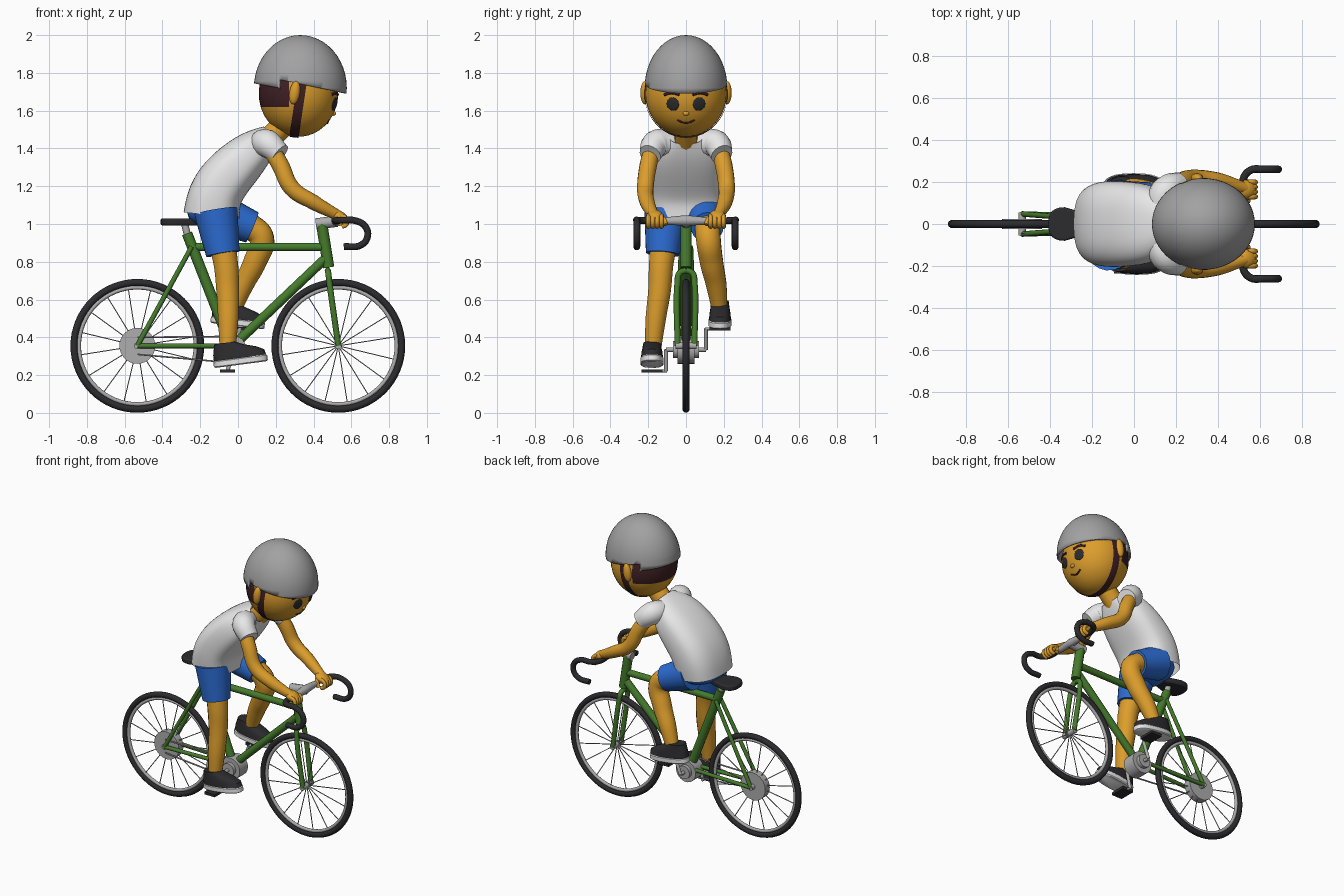
import bpy, bmesh, math
from mathutils import Vector, Matrix

if "Cube" in bpy.data.objects:
    bpy.data.objects.remove(bpy.data.objects["Cube"])


def material(name, *rgb):
    m = bpy.data.materials.new(name)
    m.use_nodes = True
    m.diffuse_color = (*rgb, 1)
    m.node_tree.nodes["Principled BSDF"].inputs["Base Color"].default_value = (*rgb, 1)
    return m


SKIN = material("skin", .72, .34, .025)
HAIR = material("dark_brown", .05, .014, .017)
WHITE = material("white", .85, .85, .85)
BLUE = material("blue", .025, .15, .65)
GREEN = material("green", .06, .2, .025)
GREY = material("helmet_grey", .36, .36, .36)
METAL = material("metal", .42, .42, .42)
BLACK = material("black", .025, .025, .028)


def finish(name, bm, *mats):
    bmesh.ops.recalc_face_normals(bm, faces=bm.faces)
    mesh = bpy.data.meshes.new(name)
    bm.to_mesh(mesh)
    bm.free()
    ob = bpy.data.objects.new(name, mesh)
    bpy.context.collection.objects.link(ob)
    for m in mats:
        mesh.materials.append(m)
    select(ob)
    bpy.ops.object.shade_smooth_by_angle(angle=math.radians(40))
    return ob


def select(ob):
    bpy.ops.object.select_all(action='DESELECT')
    ob.select_set(True)
    bpy.context.view_layer.objects.active = ob


def tube(name, pts, radii, mat, sides=4):
    """Round tube through points, with one radius or one per point."""
    if not isinstance(radii, (list, tuple)):
        radii = [radii] * len(pts)
    cu = bpy.data.curves.new(name, 'CURVE')
    cu.dimensions = '3D'
    cu.bevel_depth, cu.bevel_resolution = 1, sides
    cu.use_fill_caps = True
    cu.resolution_u = 8 if len(pts) > 2 else 1
    sp = cu.splines.new('BEZIER')
    sp.bezier_points.add(len(pts) - 1)
    for bp, p, r in zip(sp.bezier_points, pts, radii):
        bp.co, bp.radius = p, r
        bp.handle_left_type = bp.handle_right_type = 'AUTO'
    ob = bpy.data.objects.new(name, cu)
    bpy.context.collection.objects.link(ob)
    cu.materials.append(mat)
    select(ob)
    bpy.ops.object.convert(target='MESH')
    bpy.ops.object.shade_smooth_by_angle(angle=math.radians(50))
    return bpy.context.object


def ball_mesh(centre, size, turn=None, seg=32):
    bm = bmesh.new()
    place = Matrix.Translation(centre) @ (turn or Matrix()) @ Matrix.Diagonal((*size, 1))
    bmesh.ops.create_uvsphere(bm, u_segments=seg, v_segments=seg // 2, radius=1, matrix=place)
    return bm


def ball(name, centre, size, mat, turn=None, seg=24):
    return finish(name, ball_mesh(centre, size, turn, seg), mat)


def disc(name, centre, radius, depth, mat):
    bm = bmesh.new()
    place = Matrix.Translation(centre) @ Matrix.Rotation(math.pi / 2, 4, 'X')
    bmesh.ops.create_cone(bm, cap_ends=True, segments=32, radius1=radius, radius2=radius,
                          depth=depth, matrix=place)
    return finish(name, bm, mat)


def cut(bm, co, no, **kw):
    bmesh.ops.bisect_plane(bm, geom=bm.verts[:] + bm.edges[:] + bm.faces[:],
                           plane_co=co, plane_no=no, **kw)


def ring(centre, a, b, n=24, power=.8):
    """Rounded-box loop spanned by the half-axes a and b."""
    out = []
    for i in range(n):
        t = math.tau * i / n
        c, s = math.cos(t), math.sin(t)
        out.append(Vector(centre) + a * math.copysign(abs(c) ** power, c)
                   + b * math.copysign(abs(s) ** power, s))
    return out


def loft(rings, caps):
    bm = bmesh.new()
    loops = [[bm.verts.new(p) for p in r] for r in rings]
    n = len(loops[0])
    for a, b in zip(loops, loops[1:]):
        for i in range(n):
            j = (i + 1) % n
            bm.faces.new((a[i], a[j], b[j], b[i]))
    if caps:
        bm.faces.new(loops[0])
        bm.faces.new(loops[-1])
    return bm


# Wheels
REAR, FRONT, HUB = -.533, .531, .355
for side, wx in (("rear", REAR), ("front", FRONT)):
    for part, major, minor, mat in (("tyre", .335, .019, BLACK), ("rim", .309, .011, METAL)):
        bpy.ops.mesh.primitive_torus_add(location=(wx, 0, HUB), rotation=(math.pi / 2, 0, 0),
                                         major_radius=major, minor_radius=minor,
                                         major_segments=64, minor_segments=10)
        ob = bpy.context.object
        ob.name = f"{side}_{part}"
        ob.data.materials.append(mat)
        bpy.ops.object.shade_smooth()
    for i in range(16):
        t = math.tau * (i + .4) / 16
        tube(f"{side}_spoke", [(wx, 0, HUB), (wx + .305 * math.cos(t), 0, HUB + .305 * math.sin(t))],
             .003, METAL, 1)
    disc(f"{side}_hub", (wx, 0, HUB), .018, .11, METAL)

# Drivetrain
CRANK = Vector((-.03, 0, .335))
disc("rear_sprocket", (REAR, 0, HUB), .095, .05, METAL)
disc("chainring", CRANK, .075, .09, METAL)
disc("crank_boss", CRANK, .045, .14, METAL)
for z0, z1 in ((.4, .405), (.31, .265)):
    tube("chain", [(REAR, -.04, z0), (CRANK.x, -.04, z1)], .005, METAL, 1)
PEDALS = {"low": Vector((-.055, -.18, .222)), "raised": Vector((.01, .18, .445))}
for key, p in PEDALS.items():
    s = math.copysign(1, p.y)
    tube(f"{key}_crank", [(CRANK.x, s * .06, CRANK.z), (CRANK.x, s * .105, CRANK.z)], .012, METAL)
    tube(f"{key}_crank_arm", [(CRANK.x, s * .105, CRANK.z), (p.x, s * .105, p.z)], .011, METAL)
    tube(f"{key}_axle", [(p.x, s * .1, p.z), (p.x, s * .2, p.z)], .008, METAL)
    bm = bmesh.new()
    bmesh.ops.create_cube(bm, size=1, matrix=Matrix.Translation(p) @ Matrix.Diagonal((.08, .11, .018, 1)))
    finish(f"{key}_pedal", bm, BLACK)

# Frame
tube("seat_tube", [(-.27, 0, .95), (-.035, 0, .35)], .028, GREEN)
tube("top_tube", [(-.24, 0, .878), (.46, 0, .878)], .022, GREEN)
tube("down_tube", [(.465, 0, .82), (-.02, 0, .36)], .025, GREEN)
tube("head_tube", [(.443, 0, 1), (.48, 0, .77)], .03, GREEN)
for s in (-1, 1):
    tube("seat_stay", [(REAR, s * .048, HUB), (-.245, s * .025, .88)], .013, GREEN)
    tube("chain_stay", [(REAR, s * .048, HUB), (-.03, s * .03, .355)], .013, GREEN)
    tube("fork_leg", [(FRONT, s * .045, HUB), (.484, s * .045, .69), (.478, s * .034, .74),
                      (.475, 0, .755)], .016, GREEN)

# Saddle and handlebar
tube("seat_post", [(-.265, 0, .93), (-.285, 0, 1.01)], .019, METAL)
saddle = ring((-.33, 0, 0), Vector((.08, 0, 0)), Vector((0, .08, 0)))
for p in saddle:
    if p.x > -.33:
        p.x = -.33 + (p.x + .33) * 2.6
        p.y *= 1 - .7 * (p.x + .33) / .21
ob = finish("saddle", loft([[p + Vector((0, 0, z)) for p in saddle] for z in (.993, 1.03)], True), BLACK)
bev = ob.modifiers.new("soft_edge", 'BEVEL')
bev.width, bev.segments = .01, 3
tube("stem", [(.412, 0, 1), (.525, 0, 1.015)], .03, METAL)
tube("handlebar", [(.52, -.13, 1.015), (.52, 0, 1.018), (.52, .13, 1.015)], [.018, .028, .018], METAL)
for s in (-1, 1):
    tube("drop_bar", [(.52, s * .1, 1.015), (.525, s * .225, 1.018), (.56, s * .258, 1.02),
                      (.62, s * .26, 1.018), (.675, s * .26, .985), (.685, s * .26, .93),
                      (.65, s * .26, .888), (.56, s * .26, .88)], .018, BLACK)

# Shirt: rounded sections along the curved back (x, z, half thickness, half width)
spine = [(-.14, 1.045, .15, .195), (-.13, 1.13, .147, .205), (-.09, 1.22, .143, .207),
         (.02, 1.335, .13, .2), (.115, 1.42, .1, .17), (.175, 1.47, .06, .09)]
rings = []
for i, (x, z, thick, wide) in enumerate(spine):
    a, b = spine[max(i - 1, 0)], spine[min(i + 1, len(spine) - 1)]
    along = Vector((b[0] - a[0], 0, b[1] - a[1])).normalized()
    rings.append(ring((x, 0, z), Vector((along.z, 0, -along.x)) * thick, Vector((0, wide, 0)), 24, .75))
ob = finish("shirt", loft(rings, False), WHITE)
ob.modifiers.new("smooth", 'SUBSURF').levels = 2
ob.modifiers["smooth"].render_levels = 2
select(ob)
bpy.ops.object.shade_smooth()
ball("shorts_seat", (-.13, 0, 1.06), (.138, .18, .085), BLUE)
tube("neck", [(.15, 0, 1.43), (.27, 0, 1.56)], .062, SKIN, 6)

# Arms
for s in (-1, 1):
    tube("sleeve", [(.12, s * .08, 1.425), (.155, s * .155, 1.425), (.222, s * .19, 1.368)],
         [.07, .075, .06], WHITE, 6)
    tube("arm", [(.16, s * .17, 1.42), (.225, s * .2, 1.31), (.285, s * .215, 1.19),
                 (.4, s * .205, 1.115), (.53, s * .17, 1.045)], [.045, .046, .044, .04, .028], SKIN, 6)
    ball("hand", (.535, s * .165, 1.04), (.05, .045, .03), SKIN, Matrix.Rotation(.45, 4, 'Y'))
    for k in range(4):
        y = s * (.13 + .023 * k)
        tube("finger", [(.54, y, 1.045), (.572, y, 1.03), (.575, y, 1), (.55, y, .985)], .0125, SKIN, 3)
    tube("thumb", [(.51, s * .14, 1.04), (.53, s * .115, 1.02), (.545, s * .11, .995)], .013, SKIN, 3)

# Legs: skin, then shorts around the thigh
tube("low_leg", [(-.11, -.1, 1), (-.066, -.13, .8), (-.055, -.14, .65), (-.052, -.16, .5),
                 (-.055, -.175, .33)], [.08, .066, .061, .055, .043], SKIN, 6)
tube("low_shorts_leg", [(-.118, -.105, 1.07), (-.08, -.123, .842)], [.117, .09], BLUE, 8)
tube("raised_leg", [(-.08, .1, 1.04), (.075, .115, .98), (.125, .118, .925), (.09, .135, .8),
                    (.03, .16, .68), (-.03, .18, .53)], [.08, .068, .066, .062, .055, .04], SKIN, 6)
tube("raised_shorts_leg", [(-.11, .1, 1.06), (.075, .113, .982)], [.11, .086], BLUE, 8)

# Shoes: stacked outlines (height, heel x, toe x, half width), sole below and upper above
layers = [(0, -.13, .14, .056), (.006, -.138, .15, .062), (.032, -.138, .15, .062),
          (.036, -.134, .145, .058), (.065, -.134, .138, .056), (.085, -.13, .1, .052),
          (.105, -.125, .035, .049), (.125, -.12, -.01, .046)]
for key, tilt, x, z in (("low", -.13, .01, .255), ("raised", .12, -.01, .46)):
    bm = loft([ring(((h + t) / 2, 0, up), Vector(((t - h) / 2, 0, 0)), Vector((0, w, 0)))
               for up, h, t, w in layers], True)
    for f in bm.faces:
        f.material_index = int(f.calc_center_median().z < .035)
    bm.transform(Matrix.Translation((x, PEDALS[key].y, z)) @ Matrix.Rotation(tilt, 4, 'Y'))
    finish(f"{key}_shoe", bm, BLACK, WHITE)

# Head, with hair on the upper back
HEAD, SIZE = Vector((.32, 0, 1.69)), Vector((.21, .215, .228))
bm = ball_mesh(HEAD, SIZE, seg=48)
cut(bm, (.27, 0, 0), (1, 0, 0))
cut(bm, (0, 0, 1.62), (0, 0, 1))
for f in bm.faces:
    c = f.calc_center_median()
    f.material_index = int(c.z > 1.62 and c.x < .27)
finish("head", bm, SKIN, HAIR)


def on_face(y, z):
    d = 1 - ((y - HEAD.y) / SIZE.y) ** 2 - ((z - HEAD.z) / SIZE.z) ** 2
    return Vector((HEAD.x + SIZE.x * math.sqrt(d), y, z))


for s in (-1, 1):
    turn = Matrix.Rotation(s * .33, 4, 'Z') @ Matrix.Rotation(.22, 4, 'Y')
    ball("eye", on_face(s * .07, 1.635), (.007, .034, .036), BLACK, turn)
    tube("eyebrow", [on_face(s * y, z) for y, z in ((.035, 1.685), (.075, 1.695), (.115, 1.685))],
         .008, HAIR, 2)
    ball("ear", (.3, s * .218, 1.695), (.028, .024, .062), SKIN, Matrix.Rotation(.15, 4, 'Y'))
ball("nose", on_face(0, 1.585), (.012, .017, .012), SKIN)
tube("mouth", [on_face(y, z) for y, z in ((-.045, 1.55), (0, 1.535), (.045, 1.55))], .005, HAIR, 2)

# Helmet with a lower rear edge, and its chin strap
bm = ball_mesh((.33, 0, 1.72), (.246, .219, .28), seg=48)
STEP = .22
edges = {False: (1.765, -.21), True: (1.72, -.18)}
cut(bm, (STEP, 0, 0), (1, 0, 0))
for z, slope in edges.values():
    cut(bm, (STEP, 0, z), (-slope, 0, 1))
low = []
for f in bm.faces:
    c = f.calc_center_median()
    z, slope = edges[c.x < STEP]
    if c.z < z + slope * (c.x - STEP):
        low.append(f)
bmesh.ops.delete(bm, geom=low, context='FACES')
ob = finish("helmet", bm, GREY)
ob.modifiers.new("shell", 'SOLIDIFY').thickness = .012
bm = ball_mesh(HEAD, SIZE * 1.025, seg=48)
lean = (1, 0, -.15)
cut(bm, (.345, 0, 1.62), lean, clear_outer=True)
cut(bm, (.295, 0, 1.62), lean, clear_inner=True)
cut(bm, (0, 0, 1.8), (0, 0, 1), clear_outer=True)
finish("chin_strap", bm, HAIR)
